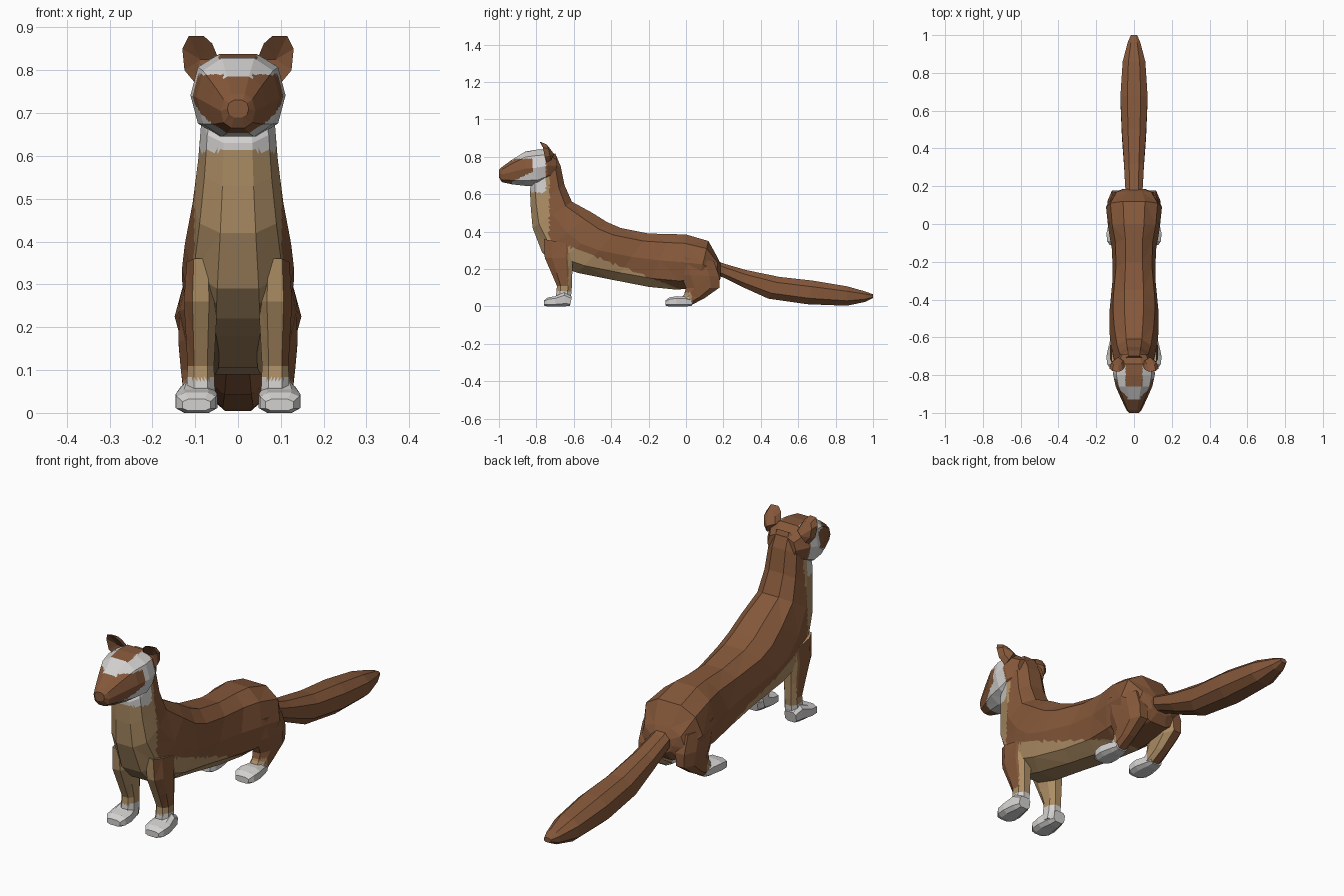
import bpy, bmesh, math
from mathutils import Vector


def material(name, rgb):
    m = bpy.data.materials.new(name)
    m.diffuse_color = (*rgb, 1)
    return m


MATS = [material("brown fur", (0.235, 0.097, 0.042)),
        material("tan fur", (0.42, 0.27, 0.13)),
        material("white fur", (0.65, 0.64, 0.63))]
BROWN, TAN, WHITE = 0, 1, 2


def finish(name, bm, rule=None, cuts=0, mirror=False):
    """Flat facets are cut finely, then coloured by a rule on each face centre and normal."""
    bmesh.ops.recalc_face_normals(bm, faces=bm.faces[:])
    if cuts:
        bmesh.ops.triangulate(bm, faces=bm.faces[:])
        bmesh.ops.subdivide_edges(bm, edges=bm.edges[:], cuts=cuts, use_grid_fill=True)
    bm.normal_update()
    if rule:
        for f in bm.faces:
            c = f.calc_center_median()
            f.material_index = rule(abs(c.x), c.y, c.z, f.normal)
    me = bpy.data.meshes.new(name)
    bm.to_mesh(me)
    bm.free()
    for m in MATS:
        me.materials.append(m)
    ob = bpy.data.objects.new(name, me)
    bpy.context.collection.objects.link(ob)
    if mirror:
        ob.modifiers.new("mirror", 'MIRROR')
        ob.modifiers["mirror"].use_clip = False
        ob.modifiers["mirror"].use_mirror_merge = False
    return ob


def loft(name, rings, n=10, power=0.8, xc=0.0, **kw):
    """Each ring: (y, z) of one end, (y, z) of the other end, half width in x."""
    bm = bmesh.new()
    loops = []
    for ya, za, yb, zb, w in rings:
        a, b = Vector((xc, ya, za)), Vector((xc, yb, zb))
        mid, half = (a + b) / 2, (a - b) / 2
        top = math.cos(math.pi / n) ** power
        loop = []
        for i in range(n):
            t = (i + 0.5) * 2 * math.pi / n
            s, c = math.sin(t), math.cos(t)
            s = math.copysign(abs(s) ** power, s)
            c = math.copysign(abs(c) ** power, c) if abs(c) > 1e-6 else 0
            loop.append(bm.verts.new(mid + half * (c / top) + Vector((w * s, 0, 0))))
        loops.append(loop)
    for p, q in zip(loops, loops[1:]):
        for i in range(n):
            j = (i + 1) % n
            bm.faces.new((p[i], p[j], q[j], q[i]))
    bm.faces.new(loops[0])
    bm.faces.new(loops[-1])
    return finish(name, bm, **kw)


# Body: neck to rump, with tan throat and belly
def body_rule(x, y, z, n):
    if z > 0.61 and y < -0.75:
        return WHITE
    if y < -0.73 or (y < -0.61 and z < 0.25):
        return TAN
    if y < 0.02 and z < 0.31 - 0.38 * (y + 0.6) and y > -0.64:
        return TAN
    return BROWN


loft("body", [
    (-0.70, 0.82, -0.82, 0.67, 0.075),
    (-0.67, 0.75, -0.835, 0.63, 0.085),
    (-0.65, 0.65, -0.83, 0.53, 0.093),
    (-0.61, 0.56, -0.82, 0.42, 0.106),
    (-0.50, 0.50, -0.77, 0.29, 0.124),
    (-0.42, 0.45, -0.70, 0.22, 0.131),
    (-0.35, 0.42, -0.58, 0.18, 0.130),
    (-0.20, 0.39, -0.38, 0.14, 0.113),
    (-0.08, 0.387, -0.20, 0.105, 0.116),
    (0.00, 0.385, -0.05, 0.09, 0.136),
    (0.12, 0.35, 0.06, 0.10, 0.148),
    (0.17, 0.26, 0.16, 0.11, 0.110),
    (0.185, 0.23, 0.185, 0.15, 0.060)], rule=body_rule, cuts=5)


# Head: brown mask and crown on white
def head_rule(x, y, z, n):
    if y < -0.93 or y > -0.75:
        return BROWN
    if y > -0.86 and x < 0.045 and z > 0.79:
        return BROWN
    if y < -0.82 and 0.67 + 0.48 * (y + 0.925) < z < 0.79 and x > 0.035:
        return BROWN
    return WHITE


loft("head", [
    (-1.00, 0.73, -1.00, 0.69, 0.025),
    (-0.985, 0.745, -0.985, 0.665, 0.040),
    (-0.93, 0.785, -0.93, 0.653, 0.066),
    (-0.86, 0.828, -0.86, 0.645, 0.097),
    (-0.80, 0.838, -0.79, 0.645, 0.111),
    (-0.74, 0.838, -0.74, 0.67, 0.105),
    (-0.69, 0.80, -0.69, 0.70, 0.072)], rule=head_rule, cuts=7)

# Ears: cupped rim with a hollow front and a domed back
bm = bmesh.new()
rim = [(0.045, -0.75, 0.825), (0.06, -0.772, 0.862), (0.08, -0.782, 0.88),
       (0.115, -0.778, 0.88), (0.13, -0.765, 0.85), (0.125, -0.755, 0.80),
       (0.10, -0.745, 0.77)]
centre = Vector((0.09, -0.725, 0.825))
front = [bm.verts.new(p) for p in rim]
back = [bm.verts.new(Vector(p).lerp(centre, 0.25) + Vector((0, 0.02, 0))) for p in rim]
hollow = bm.verts.new((0.088, -0.742, 0.825))
dome = bm.verts.new((0.085, -0.705, 0.815))
for i in range(len(rim)):
    j = (i + 1) % len(rim)
    bm.faces.new((front[i], front[j], hollow))
    bm.faces.new((front[j], front[i], back[i], back[j]))
    bm.faces.new((back[j], back[i], dome))
finish("ears", bm, mirror=True)

# Tail
loft("tail", [
    (0.14, 0.255, 0.15, 0.17, 0.045),
    (0.20, 0.23, 0.20, 0.155, 0.050),
    (0.32, 0.195, 0.30, 0.105, 0.056),
    (0.50, 0.158, 0.44, 0.042, 0.068),
    (0.68, 0.138, 0.65, 0.012, 0.077),
    (0.86, 0.108, 0.86, 0.004, 0.064),
    (0.96, 0.08, 0.96, 0.025, 0.036),
    (1.00, 0.065, 1.00, 0.045, 0.018)], n=8)


# Front legs: brown outside, tan inside and behind
def front_rule(x, y, z, n):
    if z < 0.08:
        return WHITE
    return BROWN if n.x > 0.5 and z > 0.11 and y < -0.63 else TAN


loft("front_legs", [
    (-0.76, 0.36, -0.60, 0.33, 0.035),
    (-0.755, 0.26, -0.605, 0.26, 0.042),
    (-0.72, 0.18, -0.608, 0.18, 0.037),
    (-0.69, 0.11, -0.61, 0.11, 0.033),
    (-0.695, 0.06, -0.615, 0.05, 0.035),
    (-0.69, 0.02, -0.63, 0.02, 0.035)], n=8, xc=0.087, rule=front_rule, cuts=3, mirror=True)


# Hind legs: brown haunch, tan inner side
def hind_rule(x, y, z, n):
    if y < 0.015 and z < 0.05:
        return WHITE
    return TAN if n.x < -0.3 or (y < 0.03 and z < 0.075) else BROWN


loft("hind_legs", [
    (-0.05, 0.27, 0.15, 0.24, 0.045),
    (-0.03, 0.17, 0.178, 0.16, 0.048),
    (0.00, 0.10, 0.178, 0.10, 0.042),
    (-0.01, 0.065, 0.10, 0.045, 0.036),
    (-0.03, 0.04, 0.03, 0.008, 0.036)], n=8, xc=0.094, rule=hind_rule, cuts=3, mirror=True)


# Paws
def paws(name, y, h):
    loft(name, [
        (y + 0.04, h * 0.7, y + 0.03, 0.004, 0.030),
        (y, h, y, 0.0, 0.040),
        (y - 0.05, 0.055, y - 0.05, 0.0, 0.051),
        (y - 0.09, 0.048, y - 0.09, 0.0, 0.048),
        (y - 0.11, 0.032, y - 0.11, 0.005, 0.034)], n=8, power=0.6, xc=0.097,
        rule=lambda *a: WHITE, mirror=True)


paws("front_paws", -0.65, 0.075)
paws("hind_paws", 0.0, 0.052)
